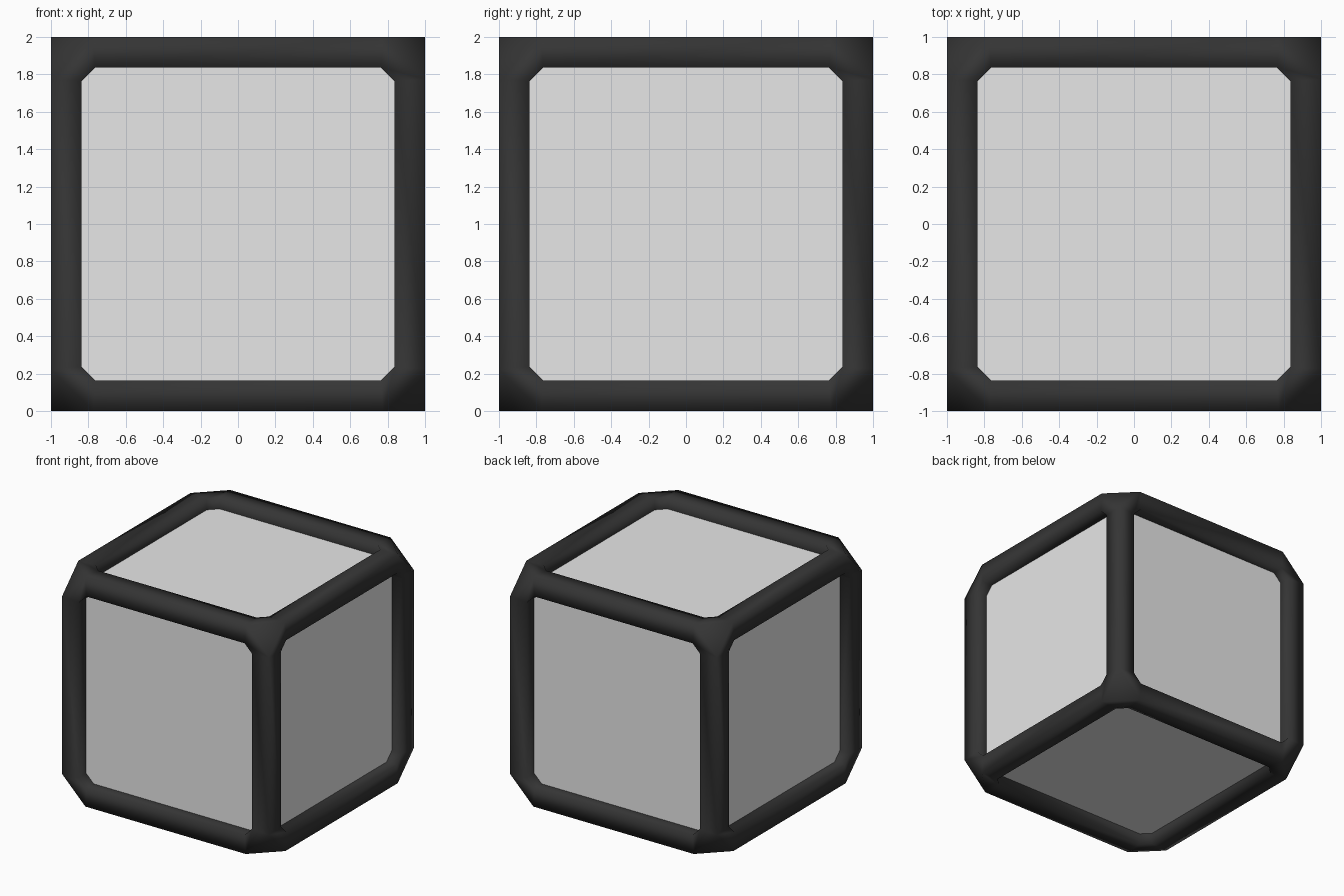
import bpy, bmesh, math

if "Cube" in bpy.data.objects:
    bpy.data.objects.remove(bpy.data.objects["Cube"])

CUT = 0.225      # corner truncation along each edge
OPEN = 0.837     # half size of each window opening
OPEN_CUT = 0.073 # corner cut of the opening
DEPTH = 0.1      # recess of the panels


def material(name, value):
    m = bpy.data.materials.new(name)
    m.diffuse_color = (value, value, value, 1)
    m.use_nodes = True
    m.node_tree.nodes["Principled BSDF"].inputs["Base Color"].default_value = m.diffuse_color
    return m


def make_object(name, bm, mat):
    me = bpy.data.meshes.new(name)
    bm.to_mesh(me)
    bm.free()
    me.materials.append(mat)
    ob = bpy.data.objects.new(name, me)
    ob.location.z = 1
    bpy.context.collection.objects.link(ob)
    return ob


# Frame: cube with cut corners, six recessed octagonal openings
bm = bmesh.new()
bmesh.ops.create_cube(bm, size=2)
bmesh.ops.bevel(bm, geom=bm.verts[:], offset=CUT, offset_type='OFFSET',
                segments=1, profile=0.5, affect='VERTICES')
for v in bm.verts:
    small = min(range(3), key=lambda i: abs(v.co[i]))
    for i in range(3):
        v.co[i] = math.copysign(1 - CUT if i == small else 1, v.co[i])
bm.normal_update()

sides = [f for f in bm.faces if len(f.verts) == 8]
bmesh.ops.inset_individual(bm, faces=sides, thickness=0.16, use_even_offset=True)
bm.normal_update()
for f in sides:
    n = max(range(3), key=lambda i: abs(f.normal[i]))
    a, b = [i for i in range(3) if i != n]
    for v in f.verts:
        big, small = (a, b) if abs(v.co[a]) > abs(v.co[b]) else (b, a)
        v.co[big] = math.copysign(OPEN, v.co[big])
        v.co[small] = math.copysign(OPEN - OPEN_CUT, v.co[small])
bm.normal_update()

floors = bmesh.ops.extrude_discrete_faces(bm, faces=sides)['faces']
bm.normal_update()
for f in floors:
    step = f.normal * -DEPTH
    for v in f.verts:
        v.co += step
bmesh.ops.delete(bm, geom=floors, context='FACES')
for f in bm.faces:
    f.smooth = True
make_object("frame", bm, material("dark grey", 0.035))

# Panels: inner cube seen through the openings
bm = bmesh.new()
bmesh.ops.create_cube(bm, size=2 * (1 - DEPTH))
make_object("panels", bm, material("light grey", 0.8))
